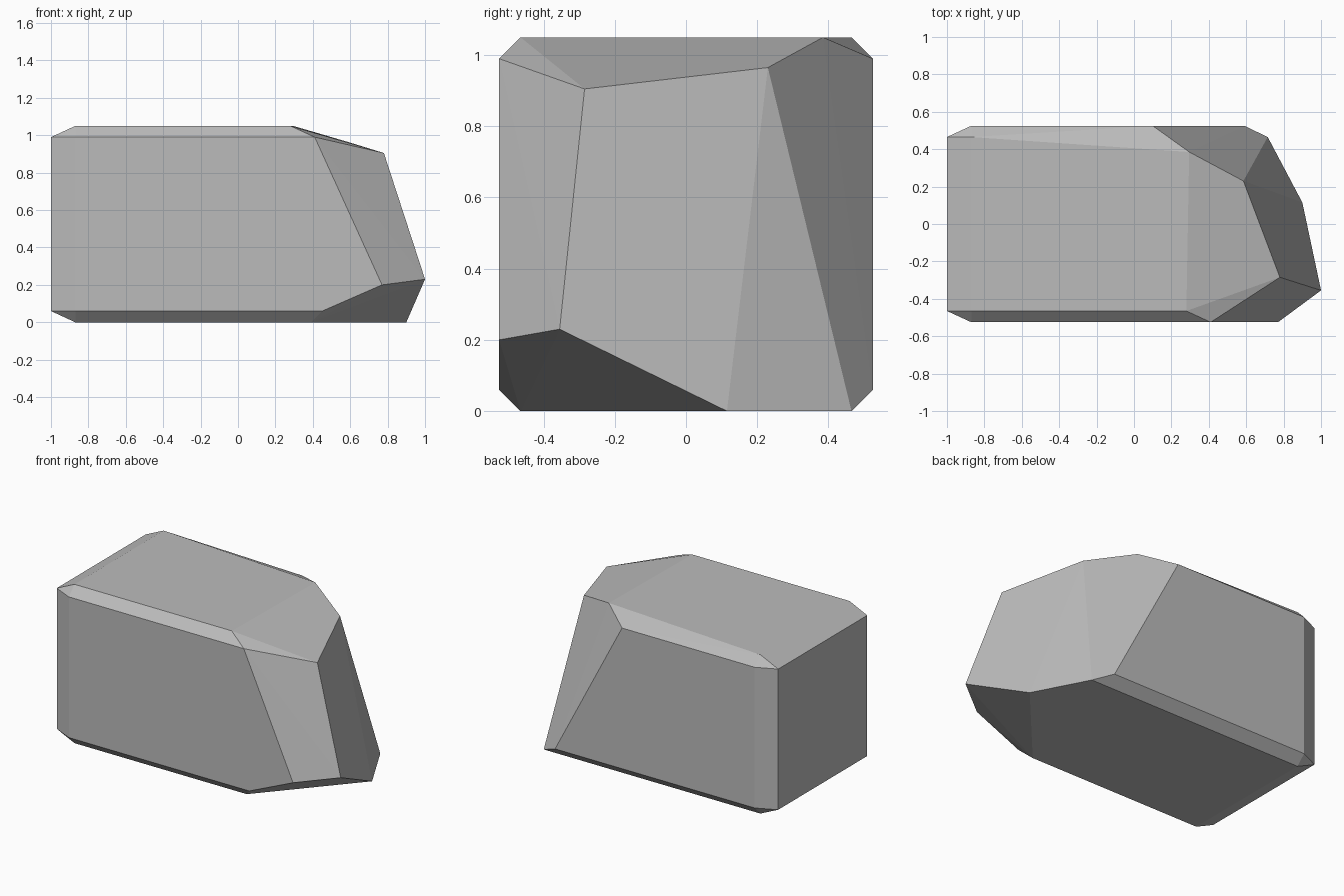
import bpy
import bmesh
from mathutils import Vector

default_cube = bpy.data.objects.get("Cube")
if default_cube:
    bpy.data.objects.remove(default_cube, do_unlink=True)

HALF_DEPTH, HEIGHT, CHAMFER = 0.525, 1.05, 0.06
LEFT_END, LEFT_SHOULDER = -1.0, -0.87
FRONT, BACK = -HALF_DEPTH, HALF_DEPTH
FRONT_IN, BACK_IN = FRONT + CHAMFER, BACK - CHAMFER
LOW, HIGH = CHAMFER, HEIGHT - CHAMFER


def make_material(name, color):
    material = bpy.data.materials.new(name)
    material.use_nodes = True
    material.diffuse_color = color
    material.node_tree.nodes["Principled BSDF"].inputs["Base Color"].default_value = color
    material.node_tree.nodes["Principled BSDF"].inputs["Roughness"].default_value = 0.9
    return material


def squared_end_corners():
    """Three points for each chamfered corner of the squared end."""
    corners = []
    for side in (-1, 1):
        for inner, outer in ((LOW, 0.0), (HIGH, HEIGHT)):
            corners.append((LEFT_END, side * BACK_IN, inner))
            corners.append((LEFT_SHOULDER, side * BACK, inner))
            corners.append((LEFT_SHOULDER, side * BACK_IN, outer))
    return corners


# Corners of the broken, chiselled end
chiselled_end = [
    # upper rim
    (0.28, FRONT_IN, HEIGHT),
    (0.41, FRONT, HIGH),
    (0.78, -0.285, 0.905),
    (0.585, 0.23, 0.965),
    (0.295, 0.385, HEIGHT),
    (0.10, BACK, HIGH),
    # protruding nose
    (0.77, FRONT, 0.20),
    (1.0, -0.355, 0.23),
    # foot
    (0.45, FRONT, LOW),
    (0.39, FRONT_IN, 0.0),
    (0.90, 0.115, 0.0),
    (0.715, BACK_IN, 0.0),
    (0.59, BACK, LOW),
]


def build_faceted_stone(name, points, material):
    """Wrap the corner points in a closed, flat-faced shell."""
    bm = bmesh.new()
    for point in points:
        bm.verts.new(Vector(point))
    bmesh.ops.convex_hull(bm, input=bm.verts[:])
    bmesh.ops.dissolve_limit(bm, angle_limit=0.01, verts=bm.verts[:], edges=bm.edges[:])
    bmesh.ops.recalc_face_normals(bm, faces=bm.faces[:])
    for face in bm.faces:
        face.smooth = False
    mesh = bpy.data.meshes.new(name)
    bm.to_mesh(mesh)
    bm.free()
    mesh.materials.append(material)
    stone = bpy.data.objects.new(name, mesh)
    bpy.context.collection.objects.link(stone)
    return stone


stone_grey = make_material("stone grey", (0.5, 0.5, 0.5, 1.0))
build_faceted_stone("stone_block", squared_end_corners() + chiselled_end, stone_grey)
